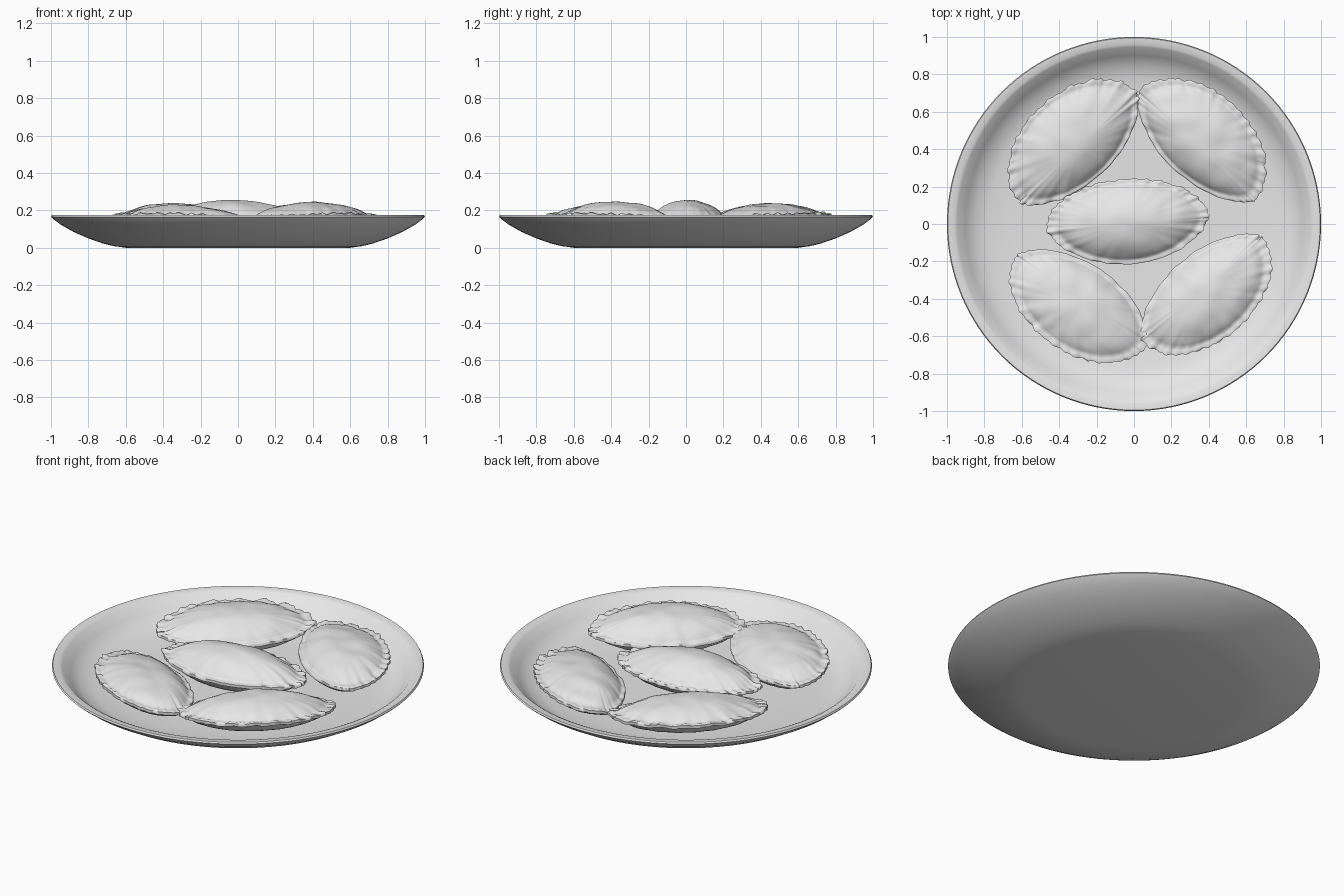
import bpy, bmesh
from math import sin, cos, pi, radians
from mathutils import Matrix, Vector, noise

cube = bpy.data.objects.get("Cube")
if cube:
    bpy.data.objects.remove(cube, do_unlink=True)

grey = bpy.data.materials.new("plain_grey")
grey.use_nodes = True
grey.diffuse_color = (0.8, 0.8, 0.8, 1)
grey.node_tree.nodes["Principled BSDF"].inputs["Base Color"].default_value = (0.8, 0.8, 0.8, 1)


def finish(bm, name, angle):
    """Turn a bmesh into a smooth shaded object."""
    bmesh.ops.recalc_face_normals(bm, faces=bm.faces)
    mesh = bpy.data.meshes.new(name)
    bm.to_mesh(mesh)
    bm.free()
    mesh.materials.append(grey)
    obj = bpy.data.objects.new(name, mesh)
    bpy.context.collection.objects.link(obj)
    bpy.ops.object.select_all(action="DESELECT")
    obj.select_set(True)
    bpy.context.view_layer.objects.active = obj
    bpy.ops.object.shade_smooth_by_angle(angle=radians(angle))
    return obj


def rings_to_mesh(rings, start, end):
    """Bridge closed rings of points and cap both ends with a centre point."""
    bm = bmesh.new()
    loops = [[bm.verts.new(p) for p in ring] for ring in rings]
    n = len(loops[0])
    for a, b in zip(loops, loops[1:]):
        for i in range(n):
            j = (i + 1) % n
            bm.faces.new((a[i], a[j], b[j], b[i]))
    for tip, loop in ((start, loops[0]), (end, loops[-1])):
        c = bm.verts.new(tip)
        for i in range(n):
            bm.faces.new((c, loop[i], loop[(i + 1) % n]))
    return bm


# Plate: lathed dish with a narrow lip and a shallow floor
PLATE = [(0.60, 0.0), (0.66, 0.008), (0.72, 0.022), (0.80, 0.05), (0.88, 0.085),
         (0.95, 0.125), (0.99, 0.155), (1.0, 0.165), (0.995, 0.174), (0.96, 0.172),
         (0.945, 0.165), (0.90, 0.12), (0.85, 0.08), (0.78, 0.062), (0.68, 0.05), (0.55, 0.045)]
SEG = 128
plate_rings = [[(r * cos(2 * pi * i / SEG), r * sin(2 * pi * i / SEG), z) for i in range(SEG)]
               for r, z in PLATE]
finish(rings_to_mesh(plate_rings, (0, 0, 0), (0, 0, 0.045)), "plate", 40)


def pastry(name, x, y, angle, half_len, outer, inner, dome, tilt, seed):
    """Stuffed half-moon pastry: domed filling, thin crimped flange, rounded belly."""
    n, steps = 160, 22
    shift = Vector((seed * 7.3, seed * 3.1, 0))
    seam = 0.145
    place = Matrix.Translation((x, y, 0)) @ Matrix.Rotation(radians(angle), 4, "Z")

    def point(s, t, top):
        side = sin(t)
        # pinched edge ripples, strongest along the outer side
        pinch = 0.5 + 0.5 * side
        wobble = noise.noise(Vector((cos(t), side, 0)) * 6 + shift)
        ripple = 1 + s ** 6 * (pinch * 0.015 * sin(40 * t + 2 * wobble) + 0.03 * wobble)
        u = half_len * cos(t) * s * ripple
        v = (outer * side if side > 0 else inner * side * abs(side) ** 0.35) * s * ripple
        body = max(0, 1 - (s / 0.9) ** 2)
        lump = noise.noise(Vector((u, v, 0)) * 9 + shift)
        if top:
            rim = max(0, 1 - abs(s - 0.95) / 0.07)
            z = seam + 0.006 + dome * body ** 0.75 + 0.008 * lump * min(1, body * 4)
            z += rim * (0.008 + 0.006 * pinch * sin(40 * t + 2 * wobble))
        else:
            z = seam - 0.008 - 0.09 * body ** 0.5
        z += tilt * v + 0.012 * s ** 4 * wobble
        return place @ Vector((u, v, max(z, 0.03)))

    sizes = [(k / steps) ** 0.8 for k in range(1, steps + 1)]
    angles = [2 * pi * i / n for i in range(n)]
    rings = [[point(s, t, True) for t in angles] for s in sizes]
    rings += [[point(s, t, False) for t in angles] for s in reversed(sizes)]
    finish(rings_to_mesh(rings, point(0, 0, True), point(0, 0, False)), name, 60)


# Five pastries: one in the middle and four around it, bulging outwards
pastry("pastry_middle", -0.035, 0.005, 4, 0.435, 0.235, 0.22, 0.103, 0.0, 1)
pastry("pastry_back_left", 0.34, 0.42, -43, 0.425, 0.29, 0.18, 0.083, 0.1, 2)
pastry("pastry_back_right", -0.30, 0.41, 43, 0.43, 0.295, 0.19, 0.083, 0.1, 3)
pastry("pastry_front_right", -0.28, -0.41, 145.6, 0.425, 0.28, 0.195, 0.075, 0.1, 4)
pastry("pastry_front_left", 0.365, -0.35, 221, 0.425, 0.28, 0.185, 0.092, 0.1, 5)
